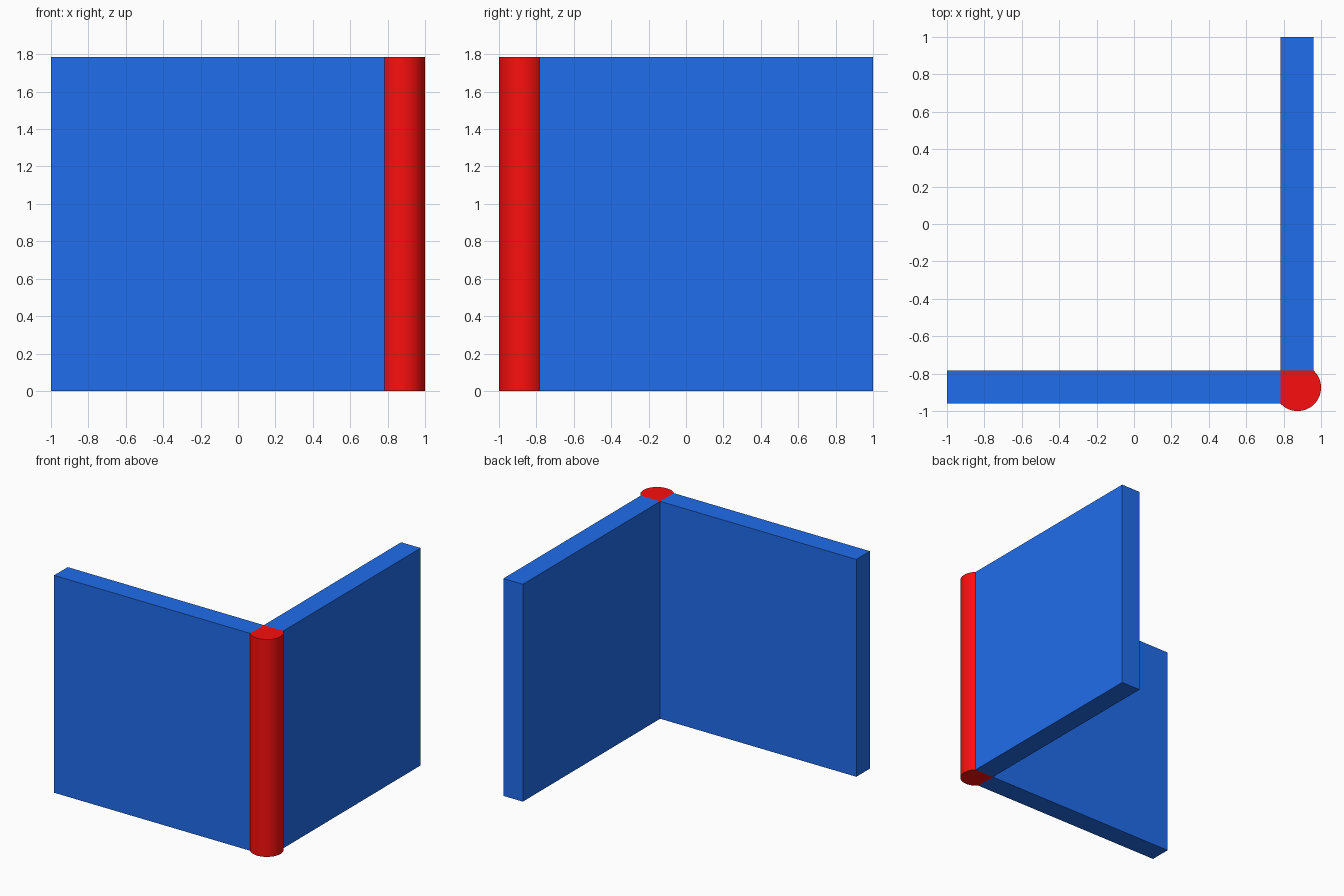
import bpy, bmesh, math

if "Cube" in bpy.data.objects:
    bpy.data.objects.remove(bpy.data.objects["Cube"])

H = 1.786            # height of everything
C, R = 0.875, 0.125  # post centre (x = C, y = -C) and radius
IN, OUT = 0.783, 0.96  # inner and outer wall faces


def material(name, color):
    m = bpy.data.materials.new(name)
    m.diffuse_color = color
    m.use_nodes = True
    m.node_tree.nodes["Principled BSDF"].inputs["Base Color"].default_value = m.diffuse_color
    return m


def prism(name, outline, mat):
    """Extrude a counter-clockwise xy outline from the ground up to H."""
    bm = bmesh.new()
    base = bm.faces.new([bm.verts.new((x, y, 0)) for x, y in outline])
    ext = bmesh.ops.extrude_face_region(bm, geom=[base], use_keep_orig=True)
    top = [v for v in ext["geom"] if isinstance(v, bmesh.types.BMVert)]
    bmesh.ops.translate(bm, verts=top, vec=(0, 0, H))
    bmesh.ops.recalc_face_normals(bm, faces=bm.faces)
    mesh = bpy.data.meshes.new(name)
    bm.to_mesh(mesh)
    bm.free()
    obj = bpy.data.objects.new(name, mesh)
    bpy.context.collection.objects.link(obj)
    mesh.materials.append(mat)
    return obj


def rect(x0, x1, y0, y1):
    return [(x0, y0), (x1, y0), (x1, y1), (x0, y1)]


blue = material("blue", (0.0145, 0.153, 0.84, 1))
red = material("red", (0.96, 0.0045, 0.0045, 1))

# Two wall panels meeting at the post
prism("front_wall", rect(-1, IN, -OUT, -IN), blue)
prism("side_wall", rect(IN, OUT, -IN, 1), blue)

# Corner post: square inner corner, half-round outside
N = 48
end = math.asin((C - IN) / R)      # arc runs from wall to wall
start = -math.pi / 2 - end
arc = [(C + R * math.cos(a), -C + R * math.sin(a))
       for a in (start + (end - start) * i / N for i in range(N + 1))]
post = prism("corner_post", arc + [(IN, -IN)], red)
bpy.context.view_layer.objects.active = post
post.select_set(True)
bpy.ops.object.shade_smooth_by_angle(angle=math.radians(30))
